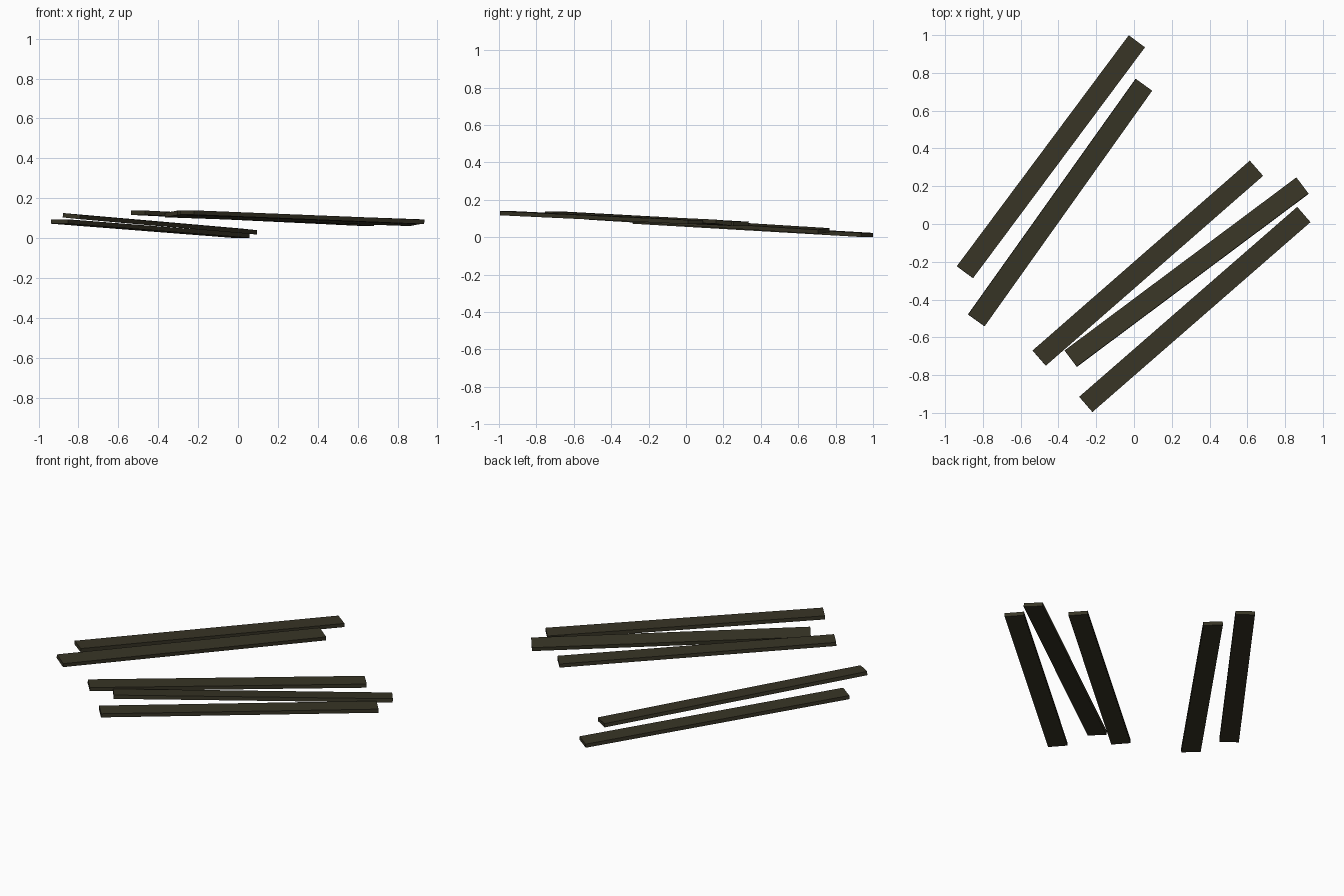
import bpy
from mathutils import Vector, Matrix

if "Cube" in bpy.data.objects:
    bpy.data.objects.remove(bpy.data.objects["Cube"])

WIDTH, THICKNESS = 0.107, 0.022

wood = bpy.data.materials.new("dark_olive_wood")
wood.diffuse_color = (0.039, 0.035, 0.019, 1)
wood.use_nodes = True
wood.node_tree.nodes["Principled BSDF"].inputs["Base Color"].default_value = wood.diffuse_color


def plank(name, start, end, roll=0.0):
    """Flat board between two end centres; roll is the rise across its width."""
    a, b = Vector(start), Vector(end)
    along = (b - a).normalized()
    side = Vector((along.y, -along.x, 0)).normalized() + Vector((0, 0, roll / WIDTH))
    side = (side - along * side.dot(along)).normalized()
    up = side.cross(along)
    axes = Matrix((side, along, up)).transposed().to_4x4()
    size = Matrix.Diagonal((WIDTH, (b - a).length, THICKNESS, 1))
    bpy.ops.mesh.primitive_cube_add(size=1)
    ob = bpy.context.object
    ob.name = name
    ob.data.transform(Matrix.Translation((a + b) / 2) @ axes @ size)
    ob.data.materials.append(wood)


# Pair of boards on the left
plank("left_outer_plank", (-0.895, -0.255, 0.083), (0.015, 0.967, 0.012))
plank("left_inner_plank", (-0.835, -0.510, 0.110), (0.052, 0.737, 0.033), -0.009)

# Three boards on the right
plank("right_inner_plank", (-0.502, -0.710, 0.127), (0.648, 0.295, 0.072))
plank("right_middle_plank", (-0.335, -0.713, 0.121), (0.892, 0.203, 0.077), 0.012)
plank("right_outer_plank", (-0.255, -0.955, 0.128), (0.899, 0.050, 0.081))
